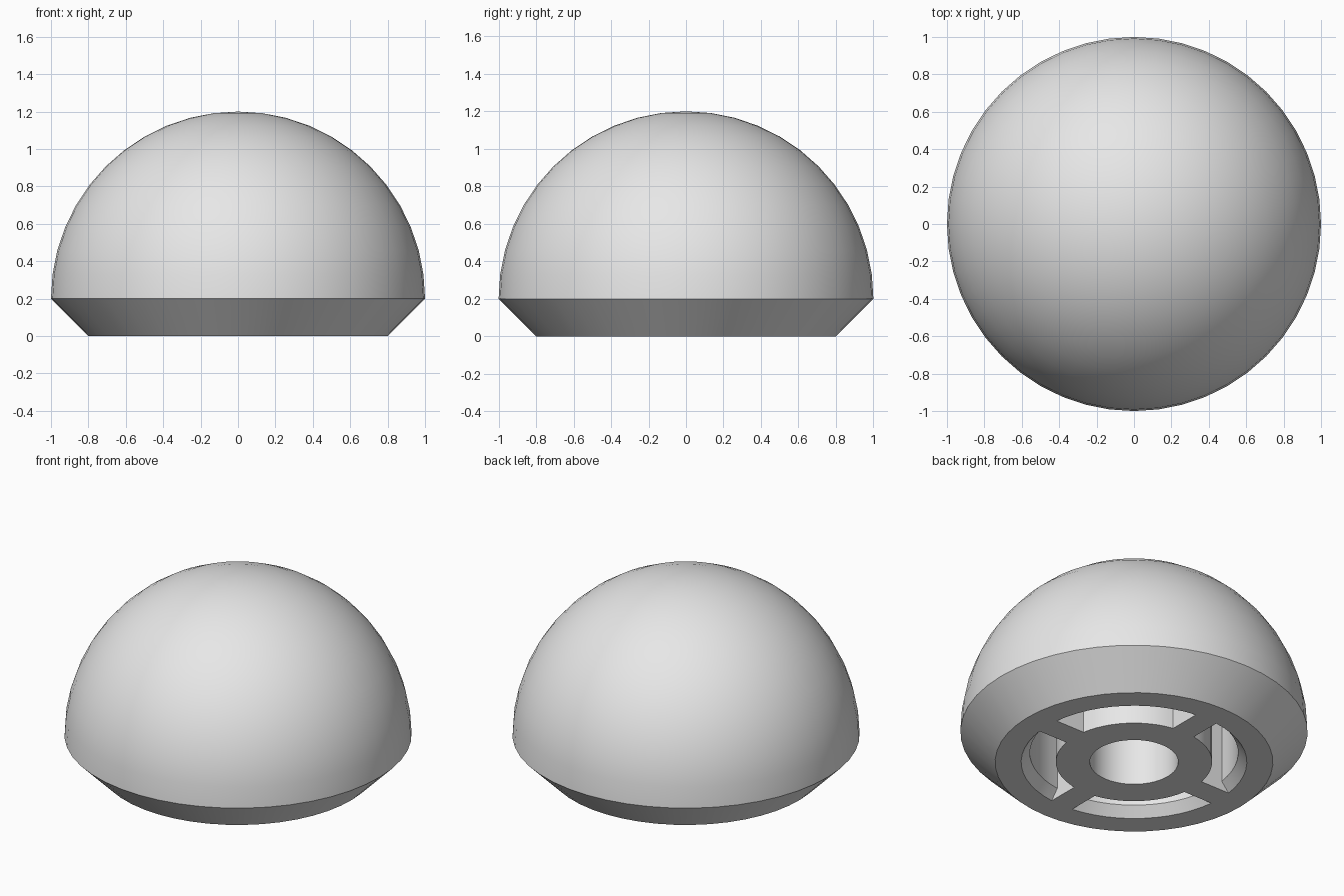
import bpy
import bmesh
from math import sin, cos, asin, pi, radians
from mathutils import Matrix

SEGMENTS = 48
HUB_RADIUS = 0.45
BORE_RADIUS = 0.255
HALF_SPOKE = 0.077
CAVITY_TOP = 0.8

cube = bpy.data.objects.get("Cube")
if cube:
    bpy.data.objects.remove(cube, do_unlink=True)

grey = bpy.data.materials.new("light grey")
grey.use_nodes = True
colour = (0.8, 0.8, 0.8, 1.0)
grey.diffuse_color = colour
grey.node_tree.nodes["Principled BSDF"].inputs["Base Color"].default_value = colour


def make_object(name, bm):
    bmesh.ops.recalc_face_normals(bm, faces=bm.faces)
    mesh = bpy.data.meshes.new(name)
    bm.to_mesh(mesh)
    bm.free()
    mesh.materials.append(grey)
    obj = bpy.data.objects.new(name, mesh)
    bpy.context.collection.objects.link(obj)
    return obj


def loft(bm, rings):
    """Skin a stack of closed rings and cap both ends."""
    loops = [[bm.verts.new(p) for p in ring] for ring in rings]
    for low, high in zip(loops, loops[1:]):
        for i in range(len(low)):
            j = (i + 1) % len(low)
            bm.faces.new((low[i], low[j], high[j], high[i]))
    bm.faces.new(loops[0][::-1])
    bm.faces.new(loops[-1])


def circle(radius, z):
    return [(radius * cos(2 * pi * i / SEGMENTS),
             radius * sin(2 * pi * i / SEGMENTS), z) for i in range(SEGMENTS)]


def arc(radius, z, steps=12):
    """Quarter arc, shortened at both ends by half a spoke."""
    trim = asin(HALF_SPOKE / radius)
    angles = [trim + (pi / 2 - 2 * trim) * i / steps for i in range(steps + 1)]
    return [(radius * cos(a), radius * sin(a), z) for a in angles]


# Domed body with a bevelled foot
bm = bmesh.new()
rings = [circle(0.8, 0)]
for k in range(12):
    a = radians(7.5 * k)
    rings.append(circle(cos(a), 0.2 + sin(a)))
loft(bm, rings)
# close the crown with a shallow fan
top = max(bm.faces, key=lambda f: f.calc_center_median().z)
crown = bmesh.ops.poke(bm, faces=[top])["verts"][0]
crown.co.z = 1.2
body = make_object("dome_body", bm)

# Cutter for four curved slots and the central bore
bm = bmesh.new()
loft(bm, [circle(BORE_RADIUS, -0.06), circle(BORE_RADIUS, CAVITY_TOP)])
for quarter in range(4):
    start = len(bm.verts)
    loft(bm, [arc(radius, z) + arc(HUB_RADIUS, z)[::-1]
              for radius, z in ((0.7, -0.06), (0.6, 0.06), (0.6, CAVITY_TOP))])
    bm.verts.ensure_lookup_table()
    bmesh.ops.rotate(bm, verts=bm.verts[start:], cent=(0, 0, 0),
                     matrix=Matrix.Rotation(quarter * pi / 2, 3, "Z"))
cutter = make_object("underside_cutter", bm)
cutter.hide_render = True

# Hollow the underside, leaving the hub and spokes
bpy.ops.object.select_all(action="DESELECT")
body.select_set(True)
bpy.context.view_layer.objects.active = body
cut = body.modifiers.new("underside", "BOOLEAN")
cut.operation = "DIFFERENCE"
cut.solver = "EXACT"
cut.object = cutter
bpy.ops.object.modifier_apply(modifier=cut.name)
bpy.data.objects.remove(cutter, do_unlink=True)
bpy.ops.object.shade_smooth_by_angle(angle=radians(30))
